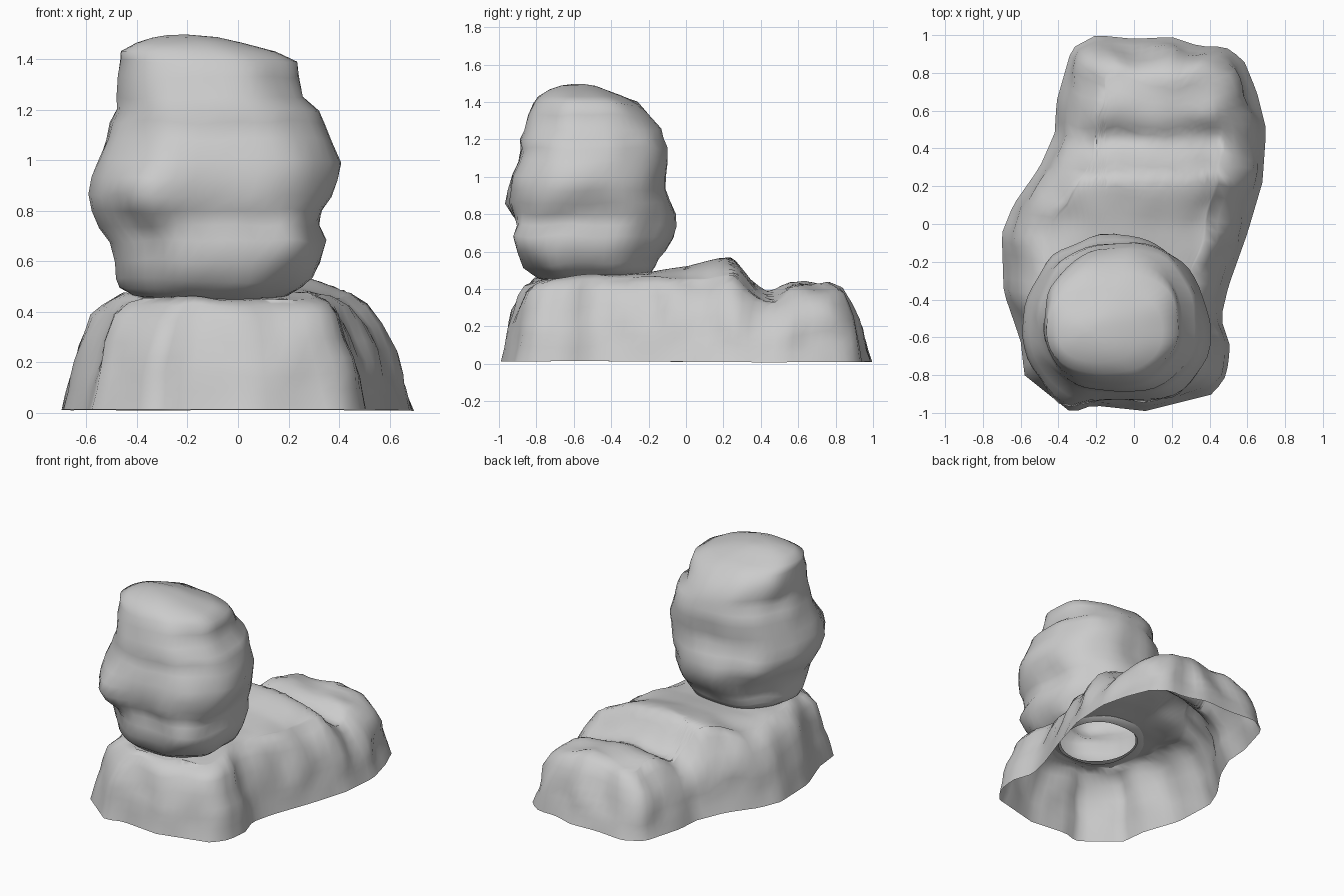
import bpy, math
from mathutils import Vector, noise

if "Cube" in bpy.data.objects:
    bpy.data.objects.remove(bpy.data.objects["Cube"])


def interp(table, v):
    for (a, fa), (b, fb) in zip(table, table[1:]):
        if v <= b:
            return fa + (fb - fa) * max(0, (v - a) / (b - a))
    return table[-1][1]


def roughen(p, amount):
    return p + noise.noise_vector(p * 5.5) * amount


def loft(name, rings, cap):
    n = len(rings[0])
    verts = [p for ring in rings for p in ring]
    faces = []
    for k in range(len(rings) - 1):
        for i in range(n):
            j = (i + 1) % n
            faces.append((k * n + i, k * n + j, (k + 1) * n + j, (k + 1) * n + i))
    if cap:
        faces.append(tuple(range(len(verts) - n, len(verts))))
    mesh = bpy.data.meshes.new(name)
    mesh.from_pydata(verts, [], faces)
    mesh.update()
    ob = bpy.data.objects.new(name, mesh)
    bpy.context.collection.objects.link(ob)
    for poly in mesh.polygons:
        poly.use_smooth = True
    return ob


def resample(points, n):
    pts = [Vector(p) for p in points]
    pts.append(pts[0])
    lengths = [0]
    for a, b in zip(pts, pts[1:]):
        lengths.append(lengths[-1] + (b - a).length)
    tx = list(zip(lengths, [p.x for p in pts]))
    ty = list(zip(lengths, [p.y for p in pts]))
    return [Vector((interp(tx, lengths[-1] * i / n), interp(ty, lengths[-1] * i / n)))
            for i in range(n)]


# Body: hollow mound, open underneath and into the neck
outline = [(0.06, -0.99), (0.42, -0.9), (0.49, -0.8), (0.51, -0.65), (0.46, -0.5),
           (0.5, -0.33), (0.6, -0.05), (0.68, 0.22), (0.7, 0.5), (0.65, 0.7),
           (0.58, 0.87), (0.48, 0.94), (0.35, 0.94), (0.2, 0.99), (0.0, 0.98),
           (-0.2, 1.0), (-0.33, 0.93), (-0.41, 0.65), (-0.42, 0.48), (-0.5, 0.3),
           (-0.64, 0.1), (-0.7, -0.05), (-0.69, -0.36), (-0.6, -0.62), (-0.58, -0.8),
           (-0.33, -1.0), (-0.22, -0.96)]
ridge = [(-0.9, 0.43), (-0.7, 0.46), (-0.2, 0.49), (0.0, 0.52), (0.18, 0.565),
         (0.25, 0.57), (0.3, 0.51), (0.36, 0.43), (0.44, 0.375), (0.54, 0.43),
         (0.62, 0.44), (0.82, 0.415), (0.9, 0.38)]
spine_a, spine_b = Vector((-0.08, -0.5)), Vector((0.12, 0.58))
neck = Vector((-0.1, -0.49))


def height(p):
    centre = -0.02 + 0.17 * max(-0.5, min(p.y, 0.8))
    fall = max(0, min((p.y + 0.5) / 0.6, 1)) * 0.9
    return interp(ridge, p.y) * (1 - fall * (p.x - centre) ** 2)


base = resample(outline, 96)
steps = [(0, 0.03), (0.02, 0.2), (0.035, 0.34), (0.05, 0.48), (0.07, 0.66),
         (0.11, 0.84), (0.16, 0.95), (0.22, 1)]
columns = []
for p in base:
    axis = spine_b - spine_a
    t = max(0, min((p - spine_a).dot(axis) / axis.length_squared, 1))
    toward = spine_a + axis * t - p
    rim = neck + (p - neck).normalized() * 0.25
    reach = min(1, 0.75 * (p - rim).length / 0.22)
    column = []
    for inset, rise in steps:
        q = p + toward.normalized() * inset * reach
        v = Vector((q.x, q.y, height(q) * rise))
        column.append(roughen(v, 0.035 * min(1, rise * 2) if rise > 0.1 else 0))
    for k in range(1, 25):
        r = q.lerp(rim, k / 24)
        column.append(roughen(Vector((r.x, r.y, height(r))), 0.025 * (1 - k / 24)))
    columns.append(column)
loft("body", [list(r) for r in zip(*columns)], False)

# Head: rows of z, left, right, front, back
rows = [(0.455, -0.35, 0.15, -0.74, -0.24), (0.47, -0.42, 0.21, -0.79, -0.19),
        (0.5, -0.46, 0.26, -0.83, -0.17), (0.54, -0.48, 0.31, -0.88, -0.15),
        (0.6, -0.49, 0.34, -0.91, -0.12), (0.68, -0.51, 0.36, -0.92, -0.09),
        (0.74, -0.55, 0.34, -0.91, -0.07), (0.8, -0.58, 0.36, -0.93, -0.06),
        (0.86, -0.59, 0.39, -0.95, -0.08), (0.93, -0.58, 0.41, -0.94, -0.1),
        (1.0, -0.56, 0.415, -0.93, -0.1), (1.08, -0.53, 0.38, -0.89, -0.1),
        (1.15, -0.51, 0.36, -0.88, -0.1), (1.2, -0.48, 0.34, -0.89, -0.12),
        (1.25, -0.48, 0.27, -0.87, -0.13), (1.33, -0.48, 0.24, -0.85, -0.19),
        (1.39, -0.475, 0.23, -0.82, -0.25), (1.43, -0.465, 0.15, -0.79, -0.34),
        (1.465, -0.4, 0.02, -0.73, -0.43), (1.485, -0.34, -0.08, -0.67, -0.48),
        (1.495, -0.28, -0.2, -0.6, -0.54)]
# Face bumps: centre, radius, push outward
bumps = [((-0.36, -0.9, 0.87), 0.14, 0.06), ((0.17, -0.85, 0.93), 0.16, 0.03),
         ((0.2, -0.84, 0.67), 0.11, 0.05), ((-0.38, -0.85, 0.7), 0.13, -0.05),
         ((-0.1, -0.95, 0.82), 0.12, -0.04), ((0.34, -0.5, 0.84), 0.14, -0.03),
         ((-0.15, -0.08, 0.7), 0.14, 0.02), ((-0.1, -0.08, 0.95), 0.1, -0.02)]
rings = []
for z, xl, xr, yf, yb in rows:
    cx, cy = (xl + xr) / 2, (yf + yb) / 2
    ring = []
    for i in range(48):
        a = math.tau * i / 48
        c, s = math.cos(a), math.sin(a)
        e = 2 / 2.35
        p = Vector((cx + (xr - xl) / 2 * math.copysign(abs(c) ** e, c),
                    cy + (yb - yf) / 2 * math.copysign(abs(s) ** e, s), z))
        # narrower toward the back, neck tilted up toward the back
        if 0.5 < z < 1.3:
            p.x = cx + (p.x - cx) * (1 - 0.25 * max(0, p.y + 0.6))
        if z < 0.56:
            p.z += 0.05 * (p.y + 0.5)
        out = Vector((c, s, 0))
        for centre, radius, push in bumps:
            p += out * push * math.exp(-((p - Vector(centre)).length / radius) ** 2)
        ring.append(roughen(p, 0.018 if 0.48 < z < 1.43 else 0.004))
    rings.append(ring)
loft("head", rings, True)
